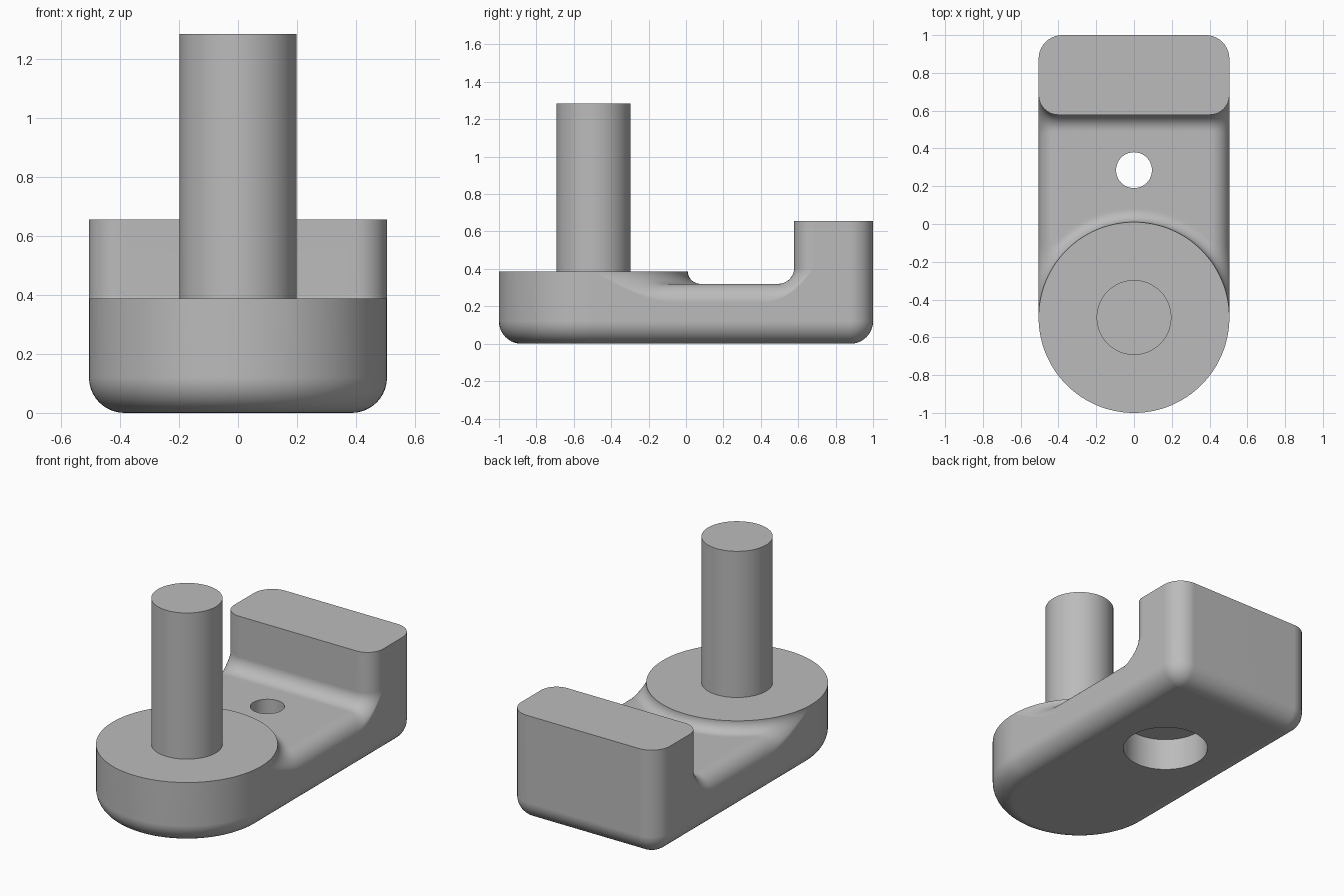
import bpy, bmesh
from math import sin, cos, pi, sqrt, hypot

if "Cube" in bpy.data.objects:
    bpy.data.objects.remove(bpy.data.objects["Cube"])

HALF = 0.505          # half width, also pad radius
PAD_Y = -0.495        # pad and pin centre
SLAB, PAD, BLOCK = 0.32, 0.387, 0.655
BLOCK_Y, CORNER = 0.578, 0.105
EDGE = 0.1            # rounding of the slab's upper edges

grey = bpy.data.materials.new("plain grey")
grey.use_nodes = True
colour = (0.5, 0.5, 0.5, 1)
grey.diffuse_color = colour
grey.node_tree.nodes["Principled BSDF"].inputs["Base Color"].default_value = colour


def make(name, loops):
    """Loft matching closed loops and cap both ends."""
    bm = bmesh.new()
    rings = [[bm.verts.new(p) for p in loop] for loop in loops]
    for a, b in zip(rings, rings[1:]):
        for i in range(len(a)):
            j = (i + 1) % len(a)
            bm.faces.new((a[i], a[j], b[j], b[i]))
    bm.faces.new(rings[0][::-1])
    bm.faces.new(rings[-1])
    bmesh.ops.recalc_face_normals(bm, faces=bm.faces)
    mesh = bpy.data.meshes.new(name)
    bm.to_mesh(mesh)
    bm.free()
    mesh.materials.append(grey)
    ob = bpy.data.objects.new(name, mesh)
    bpy.context.collection.objects.link(ob)
    return ob


def cylinder(name, r, y, z0, z1, n=64):
    return make(name, [[(r * cos(2 * pi * i / n), y + r * sin(2 * pi * i / n), z)
                        for i in range(n)] for z in (z0, z1)])


def activate(ob):
    bpy.ops.object.select_all(action='DESELECT')
    ob.select_set(True)
    bpy.context.view_layer.objects.active = ob


def cut(ob, cutter):
    cutter.hide_render = True
    mod = ob.modifiers.new("cut", 'BOOLEAN')
    mod.operation, mod.solver, mod.object = 'DIFFERENCE', 'EXACT', cutter
    activate(ob)
    bpy.ops.object.modifier_apply(modifier=mod.name)
    bpy.data.objects.remove(cutter)


def smooth(ob):
    activate(ob)
    bpy.ops.object.shade_smooth_by_angle(angle=0.6)
    mod = ob.modifiers.new("even normals", 'WEIGHTED_NORMAL')
    mod.keep_sharp = True


def outline(inset, z):
    """Round front, square back with rounded corners."""
    def arc(cx, cy, r, a0, a1, n):
        r = max(r - inset, 0.001)
        return [(cx + r * cos(a0 + (a1 - a0) * i / n),
                 cy + r * sin(a0 + (a1 - a0) * i / n), z) for i in range(n + 1)]
    back = 0.125
    return (arc(0, PAD_Y, HALF, pi, 2 * pi, 64)
            + arc(HALF - back, 1 - back, back, 0, pi / 2, 10)
            + arc(back - HALF, 1 - back, back, pi / 2, pi, 10))


# Body blank with a rounded underside
ROUND = 0.12
steps = [pi / 2 * i / 10 for i in range(11)]
body = make("body", [outline(ROUND * (1 - sin(a)), ROUND * (1 - cos(a))) for a in steps]
            + [outline(0, BLOCK)])


# Upper surface: rounded slab edges, filleted into the pad and the block
def fillet(base, top, s):
    g = top - base
    u = min(max(1 - s / g, 0), 1)
    return base + g * (1 - sqrt(1 - u * u))


def column(x):
    ax = min(abs(x), HALF)
    d = max(ax - (HALF - EDGE), 0)
    base = SLAB - EDGE + sqrt(max(EDGE ** 2 - d * d, 0))
    dx = max(ax - (HALF - CORNER), 0)
    y0 = PAD_Y + sqrt(max(HALF ** 2 - ax * ax, 0))
    y1 = BLOCK_Y + CORNER - sqrt(max(CORNER ** 2 - dx * dx, 0))
    points = [(x, -1.2, 0.9), (x, -1.2, PAD)]
    rows = 60
    for i in range(rows + 1):
        y = y0 + (y1 - y0) * (1 - cos(pi * i / rows)) / 2
        to_pad = hypot(ax, y - PAD_Y) - HALF
        to_block = hypot(dx, BLOCK_Y + CORNER - y) - CORNER
        z = max(fillet(base, PAD, to_pad), fillet(base, 0.405, to_block))
        points.append((x, y, z))
    return points + [(x, y1, 0.9)]


xs = [-HALF * cos(pi * i / 56) for i in range(57)]
cut(body, make("top_cutter", [column(x) for x in [-0.7] + xs + [0.7]]))

# Bolt hole with a wide counterbore underneath
HOLE_Y = 0.285
cut(body, cylinder("hole_cutter", 0.095, HOLE_Y, -0.1, 0.6))
cut(body, cylinder("counterbore_cutter", 0.245, HOLE_Y, -0.1, 0.2))
smooth(body)

# Upright pin
smooth(cylinder("pin", 0.198, PAD_Y, PAD - 0.05, 1.283))
